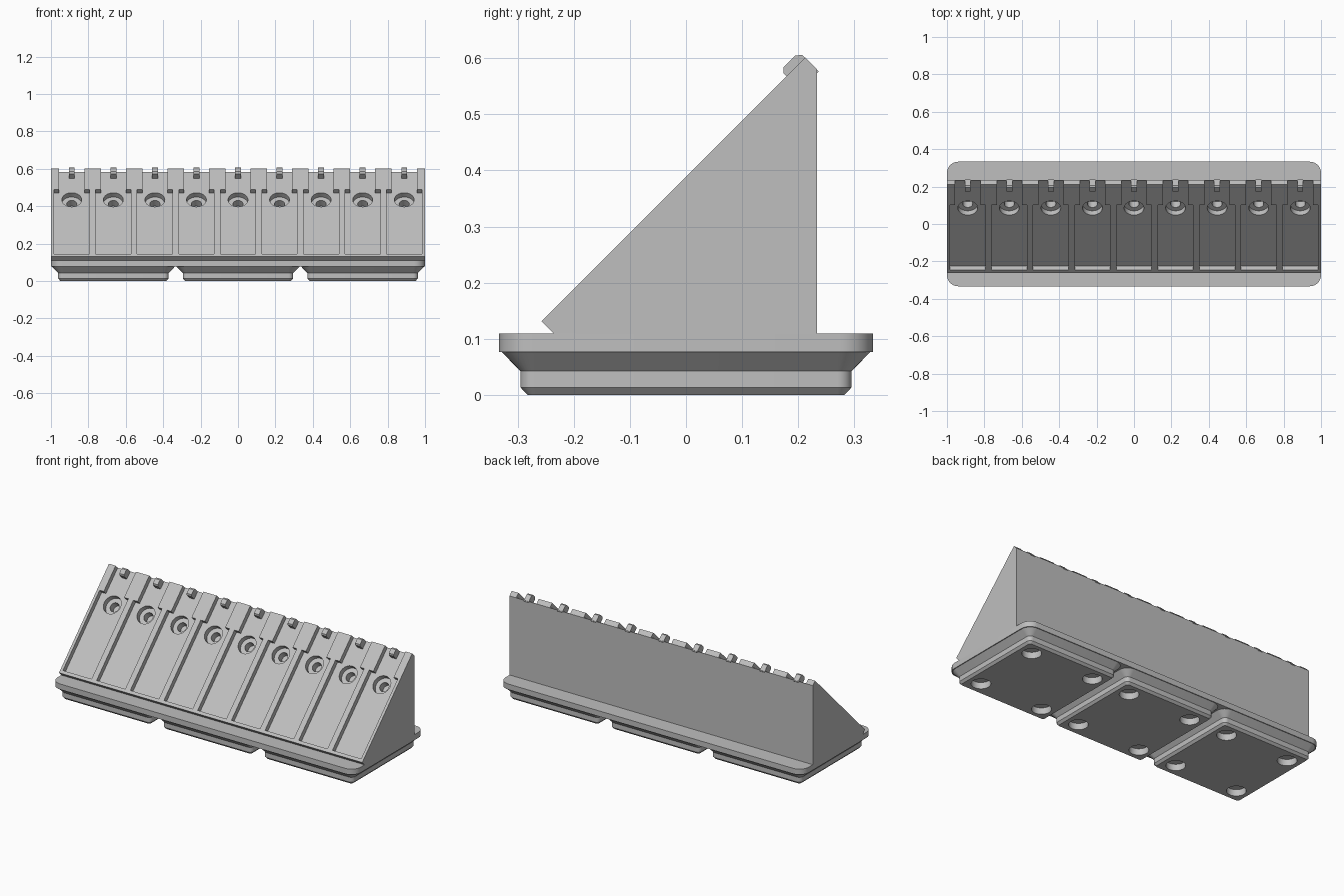
import bpy, bmesh, math
from mathutils import Matrix, Vector

if "Cube" in bpy.data.objects:
    bpy.data.objects.remove(bpy.data.objects["Cube"])

PITCH = 2 / 9                                   # spacing of the tool slots
SLOTS = [(i - 4) * PITCH for i in range(9)]
FEET = [-2 / 3, 0, 2 / 3]
DEPTH = 0.0285                                  # slot depth below the slope

grey = bpy.data.materials.new("light grey")
grey.use_nodes = True
colour = (0.52, 0.52, 0.52, 1)
grey.diffuse_color = colour
grey.node_tree.nodes["Principled BSDF"].inputs["Base Color"].default_value = colour

# Slope frame: x across, y up the slope, z out of the slope
k = math.sqrt(0.5)
SLOPE = Matrix(((1, 0, 0, 0), (0, k, -k, -0.258), (0, k, k, 0.131), (0, 0, 0, 1)))


def finish(name, bm):
    bmesh.ops.recalc_face_normals(bm, faces=bm.faces)
    mesh = bpy.data.meshes.new(name)
    bm.to_mesh(mesh)
    bm.free()
    mesh.materials.append(grey)
    obj = bpy.data.objects.new(name, mesh)
    bpy.context.collection.objects.link(obj)
    return obj


def loft(bm, rings):
    """Skin a stack of equal-length rings and cap both ends."""
    rings = [[bm.verts.new(p) for p in ring] for ring in rings]
    n = len(rings[0])
    for a, b in zip(rings, rings[1:]):
        for i in range(n):
            bm.faces.new((a[i], a[(i + 1) % n], b[(i + 1) % n], b[i]))
    bm.faces.new(rings[0][::-1])
    bm.faces.new(rings[-1])


def rounded_rect(cx, z, hx, hy, r, steps=8):
    ring = []
    for q, (sx, sy) in enumerate([(1, 1), (-1, 1), (-1, -1), (1, -1)]):
        for s in range(steps + 1):
            a = (q + s / steps) * math.pi / 2
            ring.append((cx + sx * (hx - r) + r * math.cos(a),
                         sy * (hy - r) + r * math.sin(a), z))
    return ring


def cylinders(name, centres, r, bottom, top, frame=Matrix()):
    bm = bmesh.new()
    for x, y in centres:
        loft(bm, [[frame @ Vector((x + r * math.cos(a), y + r * math.sin(a), z))
                   for a in (math.tau * i / 40 for i in range(40))]
                  for z in (bottom, top)])
    return finish(name, bm)


def cut(obj, cutter):
    cutter.hide_render = True
    mod = obj.modifiers.new("cut", 'BOOLEAN')
    mod.operation, mod.solver, mod.object = 'DIFFERENCE', 'EXACT', cutter
    deps = bpy.context.evaluated_depsgraph_get()
    mesh = bpy.data.meshes.new_from_object(obj.evaluated_get(deps))
    obj.modifiers.clear()
    obj.data = mesh
    bpy.data.objects.remove(cutter)


# Base plate with rounded corners
bm = bmesh.new()
loft(bm, [rounded_rect(0, z, 1, 0.333, 0.06) for z in (0.076, 0.109)])
base_plate = finish("base_plate", bm)

# Three stepped feet with round sockets beneath
bm = bmesh.new()
for cx in FEET:
    loft(bm, [rounded_rect(cx, z, h, h, r) for z, h, r in
              [(0, 0.283, 0.013), (0.013, 0.295, 0.025),
               (0.042, 0.295, 0.025), (0.0765, 0.329, 0.058)]])
feet = finish("feet", bm)
corners = [(cx + sx * 0.207, sy * 0.207) for cx in FEET for sx in (-1, 1) for sy in (-1, 1)]
cut(feet, cylinders("foot_sockets", corners, 0.052, -0.02, 0.038))

# Sloped rack body
profile = [(-0.236, 0.109), (-0.258, 0.131), (0.2125, 0.6015), (0.234, 0.58), (0.234, 0.109)]
bm = bmesh.new()
loft(bm, [[(x, y, z) for y, z in profile] for x in (-1, 1)])
rack = finish("sloped_rack", bm)

# Slots: wide below, narrow and open at the top
half = [(0.0945, 0.0185), (0.0945, 0.508), (0.067, 0.508), (0.067, 0.75)]
outline = half + [(-x, y) for x, y in reversed(half)]
bm = bmesh.new()
for cx in SLOTS:
    loft(bm, [[SLOPE @ Vector((cx + x, y, z)) for x, y in outline] for z in (-DEPTH, 0.1)])
cut(rack, finish("slot_cutter", bm))

# Stepped round hole in each slot
holes = [(cx, 0.457) for cx in SLOTS]
cut(rack, cylinders("counterbore", holes, 0.053, -DEPTH - 0.032, 0.05, SLOPE))
cut(rack, cylinders("screw_hole", holes, 0.027, -DEPTH - 0.075, 0.05, SLOPE))

# Small stop peg at the top of each slot, with softened outer edges
side = [(0.618, -0.035), (0.618, 0.007), (0.626, 0.015),
        (0.655, 0.015), (0.6645, 0.007), (0.6645, -0.035)]
bm = bmesh.new()
for cx in SLOTS:
    loft(bm, [[SLOPE @ Vector((cx + dx, y, z)) for y, z in side] for dx in (-0.016, 0.016)])
pegs = finish("stop_pegs", bm)

# Smooth the round walls, keep edges crisp
bpy.ops.object.select_all(action='DESELECT')
for obj in (base_plate, feet, rack, pegs):
    obj.select_set(True)
bpy.context.view_layer.objects.active = rack
bpy.ops.object.shade_smooth_by_angle(angle=math.radians(25))
